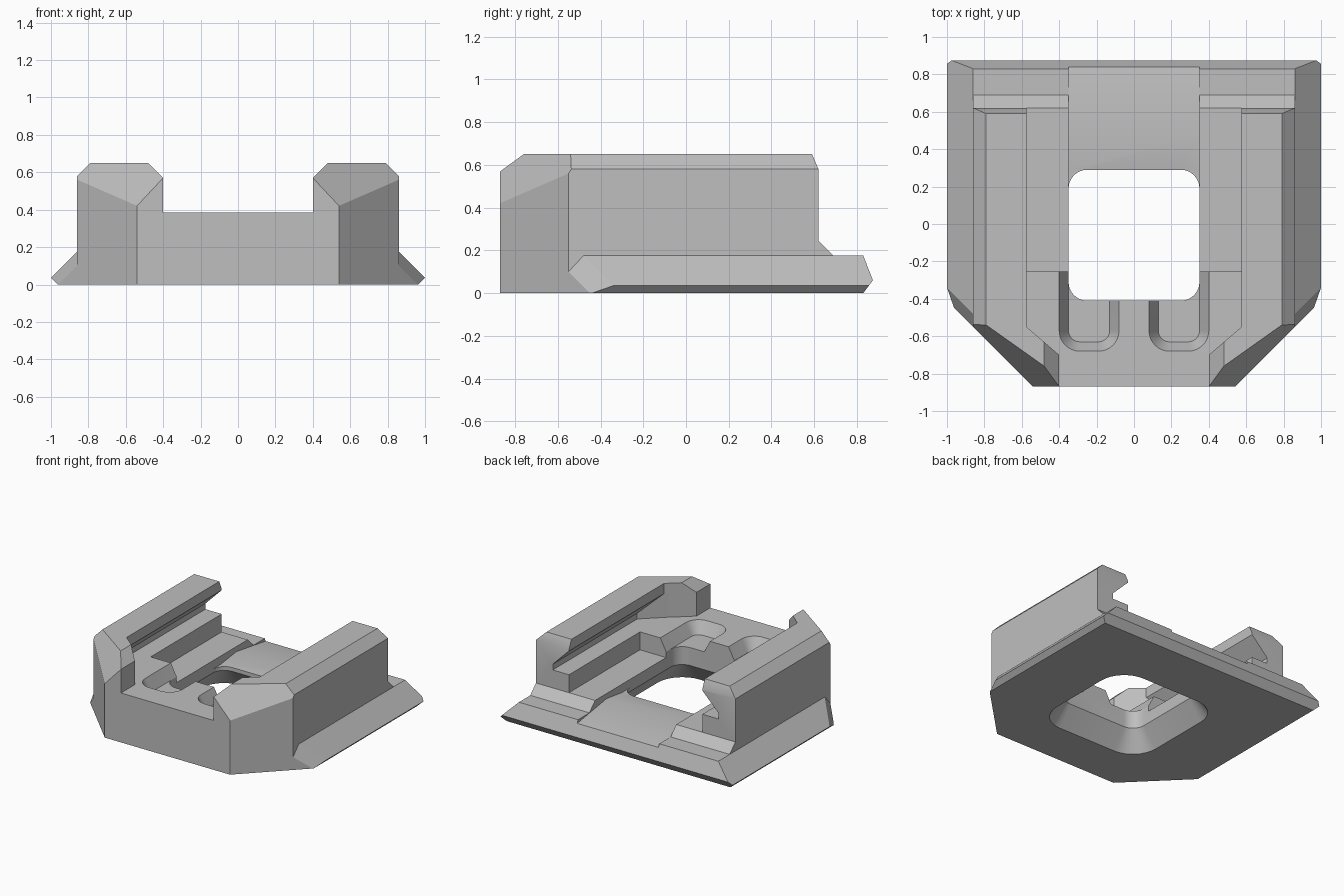
import bpy, bmesh, math
from mathutils import Vector

cube = bpy.data.objects.get("Cube")
if cube:
    bpy.data.objects.remove(cube, do_unlink=True)

grey = bpy.data.materials.new("plain_grey")
grey.use_nodes = True
COLOUR = (0.52, 0.52, 0.52, 1)
grey.diffuse_color = COLOUR
grey.node_tree.nodes["Principled BSDF"].inputs["Base Color"].default_value = COLOUR


def loft(rings):
    """Closed solid through rings of equal length."""
    bm = bmesh.new()
    loops = [[bm.verts.new(p) for p in ring] for ring in rings]
    n = len(loops[0])
    bm.faces.new(loops[0])
    bm.faces.new(loops[-1])
    for a, b in zip(loops, loops[1:]):
        for i in range(n):
            j = (i + 1) % n
            bm.faces.new((a[i], a[j], b[j], b[i]))
    bmesh.ops.recalc_face_normals(bm, faces=bm.faces)
    return bm


def prism(points, axis, lo, hi):
    """Extrude a flat outline along an axis."""
    place = {"x": lambda u, v, t: (t, u, v),
             "y": lambda u, v, t: (u, t, v),
             "z": lambda u, v, t: (u, v, t)}[axis]
    return loft([[place(u, v, t) for u, v in points] for t in (lo, hi)])


def trim(bm, point, normal):
    """Slice off everything on the normal side and cap it."""
    bmesh.ops.bisect_plane(bm, geom=bm.verts[:] + bm.edges[:] + bm.faces[:], dist=1e-5,
                           plane_co=point, plane_no=Vector(normal).normalized(),
                           clear_outer=True)
    bmesh.ops.holes_fill(bm, edges=[e for e in bm.edges if e.is_boundary], sides=0)
    bmesh.ops.recalc_face_normals(bm, faces=bm.faces)


def rounded(x0, x1, y0, y1, r, z, steps=8):
    ring = []
    corners = ((x1 - r, y1 - r), (x0 + r, y1 - r), (x0 + r, y0 + r), (x1 - r, y0 + r))
    for k, (cx, cy) in enumerate(corners):
        for i in range(steps + 1):
            a = math.pi / 2 * (k + i / steps)
            ring.append((cx + r * math.cos(a), cy + r * math.sin(a), z))
    return ring


def make(name, bm):
    mesh = bpy.data.meshes.new(name)
    bm.to_mesh(mesh)
    bm.free()
    mesh.materials.append(grey)
    ob = bpy.data.objects.new(name, mesh)
    bpy.context.collection.objects.link(ob)
    return ob


def combine(target, bm, operation):
    tool = make("helper", bm)
    tool.hide_render = True
    mod = target.modifiers.new(operation.lower(), "BOOLEAN")
    mod.operation = operation
    mod.solver = "EXACT"
    mod.object = tool
    bpy.context.view_layer.objects.active = target
    bpy.ops.object.modifier_apply(modifier=mod.name)
    bpy.data.objects.remove(tool, do_unlink=True)


def mirrored(half):
    return half + [(-x, y) for x, y in reversed(half)]


# Dovetail base flange with bevelled rim and clipped front corners
flange = prism(mirrored([(0.965, 0), (1, 0.035), (0.86, 0.175)]), "y", -0.87, 0.95)
trim(flange, (0, 0.83, 0.175), (0, 0.115, 0.045))
trim(flange, (0, 0.83, 0), (0, 0.06, -0.045))

# Upper block with sloped rear end
block = prism([(-0.87, 0.05), (0.69, 0.05), (0.69, 0.175), (0.62, 0.245),
               (0.62, 0.58), (0.59, 0.65), (-0.87, 0.65)], "x", -0.86, 0.86)

for s in (1, -1):
    for part in (flange, block):
        trim(part, (s * 0.54, -0.87, 0), (s, -1, 0))
    trim(flange, (s * 0.86, -0.55, 0.10), (s * 0.0203, -0.0105, 0.0098))
    trim(block, (s * 0.86, 0, 0.58), (s, 0, 1))
    trim(block, (s * 0.48, -0.76, 0.65), (s * 0.0176, -0.0248, 0.0165))

body = make("mount_body", flange)
combine(body, block, "UNION")

# Open space between the side walls, narrowing at the front
combine(body, prism(mirrored([(0.4, -1), (0.4, -0.7), (0.575, -0.55), (0.575, 1)]),
                    "z", 0.385, 1), "DIFFERENCE")
# Bevel on the inner front tips of the walls
combine(body, prism(mirrored([(0.39, 0.56), (0.49, 0.66)]), "y", -1, 0.3), "DIFFERENCE")
# Lower floor between the shelves
combine(body, prism(mirrored([(0.575, -0.255), (0.575, 1)]), "z", 0.245, 0.5), "DIFFERENCE")
# Shallow rear channel
combine(body, prism([(-0.1, 0.18), (0.29, 0.18), (0.48, 0.205), (0.84, 0.15),
                     (1, 0.125), (1, 0.4), (-0.1, 0.4)], "x", -0.35, 0.35), "DIFFERENCE")

for s in (1, -1):
    # Undercut groove below each lip
    groove = prism([(s * x, z) for x, z in ((0.55, 0.57), (0.575, 0.57), (0.715, 0.43),
                                            (0.715, 0.385), (0.55, 0.385))], "y", -0.65, 1)
    trim(groove, (s * 0.575, -0.55, 0), (s * 0.13, -0.14, 0))
    combine(body, groove, "DIFFERENCE")
    # Rounded front pocket with sloped sides
    xs = sorted((s * 0.08, s * 0.4))
    floor = sorted((s * 0.13, s * 0.35))
    pocket = loft([rounded(*floor, -0.63, -0.1, 0.06, 0.29),
                   rounded(*xs, -0.68, -0.05, 0.11, 0.385),
                   rounded(*xs, -0.68, -0.05, 0.11, 0.42)])
    combine(body, pocket, "DIFFERENCE")

# Central opening, flared towards the underside
rings = []
for z, grow in ((-0.05, 0.147), (0.15, 0), (1, 0)):
    rings.append(rounded(-0.35 - grow, 0.35 + grow, -0.41 - grow, 0.29 + grow, 0.1 + grow, z))
combine(body, loft(rings), "DIFFERENCE")

bpy.ops.object.select_all(action="DESELECT")
body.select_set(True)
bpy.context.view_layer.objects.active = body
bpy.ops.object.shade_smooth_by_angle(angle=math.radians(25))
